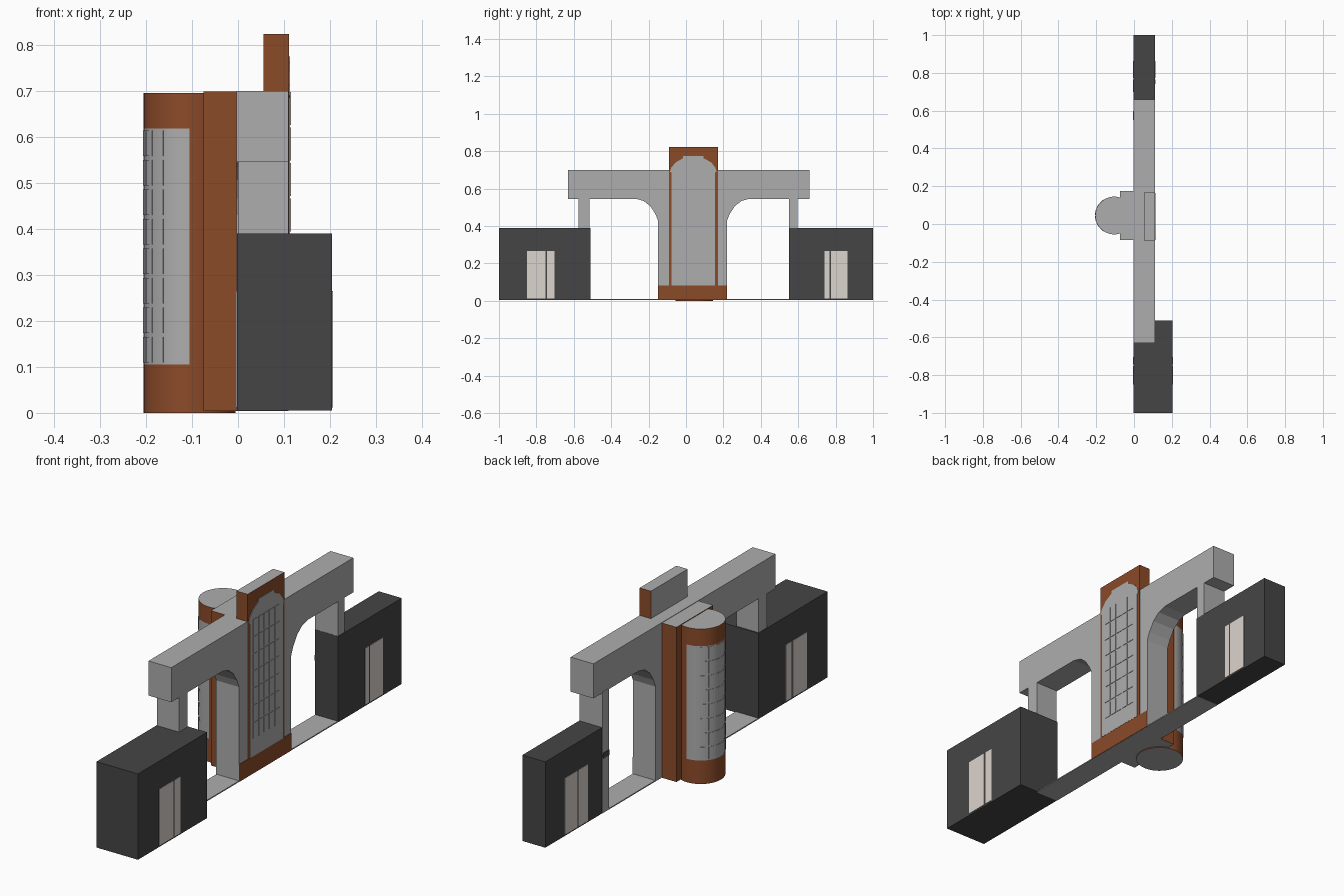
import bpy, bmesh, math

if "Cube" in bpy.data.objects:
    bpy.data.objects.remove(bpy.data.objects["Cube"])


def material(name, rgb):
    m = bpy.data.materials.new(name)
    m.diffuse_color = (*rgb, 1)
    m.use_nodes = True
    m.node_tree.nodes["Principled BSDF"].inputs["Base Color"].default_value = m.diffuse_color
    return m


GREY = material("grey", (0.42, 0.42, 0.42))
BRICK = material("brick", (0.26, 0.07, 0.022))
DARK = material("dark", (0.06, 0.06, 0.06))
PALE = material("pale", (0.72, 0.66, 0.61))


def finish(bm, name, mats):
    bmesh.ops.recalc_face_normals(bm, faces=bm.faces[:])
    me = bpy.data.meshes.new(name)
    bm.to_mesh(me)
    bm.free()
    for m in mats:
        me.materials.append(m)
    ob = bpy.data.objects.new(name, me)
    bpy.context.collection.objects.link(ob)
    return ob


def add_box(bm, x, y, z):
    vs = bmesh.ops.create_cube(bm, size=1)["verts"]
    for v in vs:
        for i, (a, b) in enumerate((x, y, z)):
            v.co[i] = a if v.co[i] < 0 else b


def box(name, x, y, z, mat=GREY, grey_sides=()):
    """Box from ranges; faces whose normal matches grey_sides are painted grey."""
    bm = bmesh.new()
    add_box(bm, x, y, z)
    bm.normal_update()
    for f in bm.faces:
        if any(f.normal[axis] * s > 0.9 for axis, s in grey_sides):
            f.material_index = 1
    return finish(bm, name, [mat, GREY])


def extrude_x(name, pts, x0, x1, mat=GREY):
    bm = bmesh.new()
    face = bm.faces.new([bm.verts.new((x0, y, z)) for y, z in pts])
    res = bmesh.ops.extrude_face_region(bm, geom=[face])
    for v in res["geom"]:
        if isinstance(v, bmesh.types.BMVert):
            v.co.x = x1
    return finish(bm, name, [mat])


# Tower and cross beam with curved brackets, one profile
def bracket(side, y):
    return [(y + side * 0.117 * t, 0.43 + 0.115 * h)
            for t, h in ((0, 0), (0.12, 0.3), (0.35, 0.66), (0.65, 0.9), (1, 1))]


profile = ([(-0.15, 0.005), (0.22, 0.005)] + bracket(1, 0.22)
           + [(0.66, 0.545), (0.66, 0.7), (-0.63, 0.7), (-0.63, 0.545)]
           + bracket(-1, -0.15)[::-1])
extrude_x("tower_and_beam", profile, -0.003, 0.11)

# Brick facing and raised top block
box("brick_plinth", (0.10, 0.112), (-0.15, 0.22), (0.005, 0.083), BRICK, [(1, -1), (1, 1)])
box("brick_panel", (0.10, 0.111), (-0.09, 0.17), (0.08, 0.7), BRICK)
box("top_block", (0.055, 0.111), (-0.09, 0.17), (0.695, 0.823), BRICK, [(2, 1), (0, -1)])

# Arched window surround
extrude_x("window_surround",
          [(-0.078, 0.083), (0.156, 0.083), (0.156, 0.685), (0.163, 0.69), (0.158, 0.71),
           (0.135, 0.74), (0.094, 0.762), (0.094, 0.775), (-0.016, 0.775),
           (-0.016, 0.762), (-0.055, 0.74), (-0.08, 0.71), (-0.085, 0.69), (-0.078, 0.685)],
          0.10, 0.113)

# Front window panes
bm = bmesh.new()
dy, dz = 0.19 / 5, 0.54 / 7
for c in range(5):
    for r in range(7):
        y, z = -0.058 + c * dy, 0.16 + r * dz
        add_box(bm, (0.111, 0.115), (y + 0.003, y + dy - 0.003), (z + 0.003, z + dz - 0.003))
finish(bm, "front_window_panes", [GREY])

# Brick pier behind the tower
box("brick_pier", (-0.075, 0.0), (-0.085, 0.175), (0.004, 0.698), BRICK, [(2, 1), (2, -1)])

# Round stair drum: brick rings with a grey glazed half
CX, CY, R, N = -0.105, 0.045, 0.1, 48


def polar(r, a, z):
    return (CX - r * math.cos(a), CY + r * math.sin(a), z)


bm = bmesh.new()
rings = [[bm.verts.new(polar(R, 2 * math.pi * i / N, z)) for i in range(N)]
         for z in (0, 0.105, 0.618, 0.695)]
for k in range(3):
    for i in range(N):
        j = (i + 1) % N
        f = bm.faces.new((rings[k][i], rings[k][j], rings[k + 1][j], rings[k + 1][i]))
        f.smooth = True
        if k == 1 and (i < N // 4 or i >= 3 * N // 4):
            f.material_index = 1
for ring in (rings[0], rings[3]):
    bm.faces.new(ring).material_index = 1
drum = finish(bm, "stair_drum", [BRICK, GREY])
bpy.context.view_layer.objects.active = drum
drum.select_set(True)
bpy.ops.object.shade_smooth_by_angle(angle=math.radians(30))

# Curved panes on the drum
bm = bmesh.new()
da, dz = math.radians(19), 0.513 / 8
for c in range(-3, 3):
    for r in range(8):
        z0, z1 = 0.105 + r * dz + 0.004, 0.105 + (r + 1) * dz - 0.004
        loops = []
        for s in range(4):
            a = c * da + 0.03 + (da - 0.06) * s / 3
            loops.append([bm.verts.new(polar(rad, a, z)) for rad, z in
                          ((R - 0.002, z0), (R + 0.0015, z0), (R + 0.0015, z1), (R - 0.002, z1))])
        for p, q in zip(loops, loops[1:]):
            for k in range(4):
                bm.faces.new((p[k], p[(k + 1) % 4], q[(k + 1) % 4], q[k]))
        bm.faces.new(loops[0])
        bm.faces.new(loops[-1])
finish(bm, "drum_panes", [GREY])

# Gatehouses, posts and ground strip
box("large_gatehouse", (-0.002, 0.204), (-1, -0.51), (0.005, 0.39), DARK)
box("small_gatehouse", (-0.002, 0.112), (0.55, 1), (0.005, 0.39), DARK)
box("large_gatehouse_post", (0, 0.11), (-0.575, -0.515), (0.38, 0.55))
box("small_gatehouse_post", (-0.004, 0.11), (0.551, 0.597), (0.006, 0.55))
box("post_band", (-0.006, 0.05), (0.551, 0.597), (0.25, 0.275), DARK)
box("ground_strip", (-0.002, 0.11), (-0.515, 0.555), (0.004, 0.009))


# Two-leaf doors on both long sides of each gatehouse
def door(name, x, y0, split, y1):
    xr = (x - 0.002, x + 0.002)
    box(name + "_leaf_a", xr, (y0, split - 0.004), (0.012, 0.265), PALE)
    box(name + "_leaf_b", xr, (split + 0.004, y1), (0.012, 0.265), PALE)


door("large_front_door", 0.204, -0.85, -0.747, -0.703)
door("large_back_door", -0.002, -0.85, -0.747, -0.703)
door("small_front_door", 0.112, 0.74, 0.77, 0.863)
door("small_back_door", -0.002, 0.70, 0.77, 0.863)
